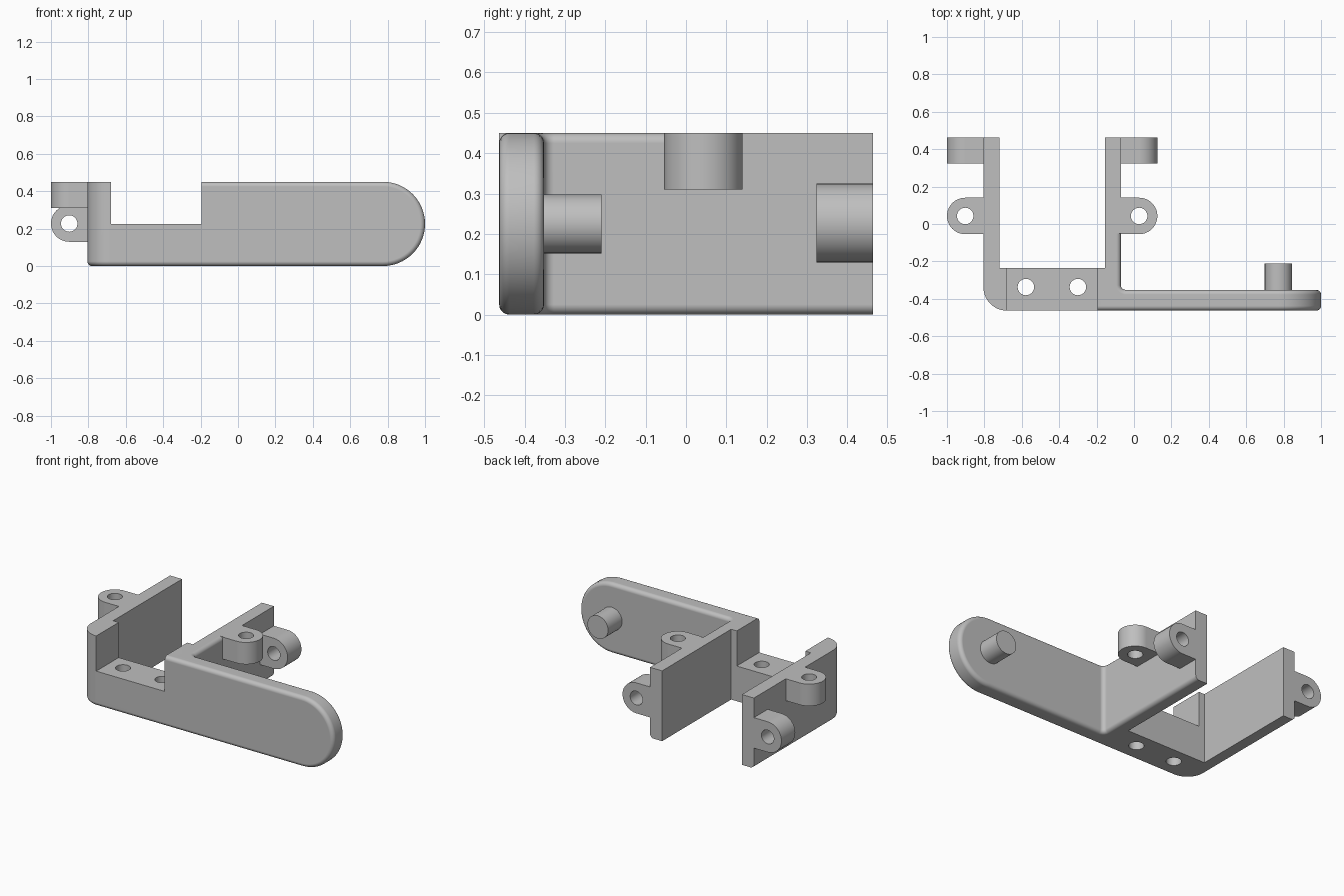
import bpy, bmesh, math
from mathutils import Matrix

if "Cube" in bpy.data.objects:
    bpy.data.objects.remove(bpy.data.objects["Cube"], do_unlink=True)

GREY = (0.52, 0.52, 0.52, 1)
mat = bpy.data.materials.new("plain grey")
mat.use_nodes = True
mat.diffuse_color = GREY
mat.node_tree.nodes["Principled BSDF"].inputs["Base Color"].default_value = GREY

FRONT, BACK, HEIGHT = -0.463, 0.463, 0.45
LEFT_OUT, RIGHT_OUT, WALL = -0.805, -0.07, 0.085
BLOCK_BACK, ARM_BACK, ARM_START, SPLIT = -0.235, -0.352, -0.195, -0.05
SOFT = 0.025


def prism(points, height):
    """Extrude a flat outline upward from z = 0."""
    bm = bmesh.new()
    face = bm.faces.new([bm.verts.new((x, y, 0)) for x, y in points])
    top = bmesh.ops.extrude_face_region(bm, geom=[face])["geom"]
    bmesh.ops.translate(bm, vec=(0, 0, height),
                        verts=[v for v in top if isinstance(v, bmesh.types.BMVert)])
    bmesh.ops.recalc_face_normals(bm, faces=bm.faces)
    return bm


def round_edges(bm, edges, radius, segments):
    bmesh.ops.bevel(bm, geom=edges, offset=radius, offset_type='OFFSET',
                    segments=segments, profile=0.5, affect='EDGES',
                    clamp_overlap=False)
    bmesh.ops.remove_doubles(bm, verts=bm.verts, dist=0.0005)
    bm.normal_update()


def upright_edges(bm, x, y):
    return [e for e in bm.edges
            if all(math.hypot(v.co.x - x, v.co.y - y) < 0.001 for v in e.verts)]


def rim_edges(bm, outer, bottom_only=False):
    """Edges where an outer upright face meets a face that is not upright."""
    bm.normal_update()
    found = []
    for e in bm.edges:
        sides = [f for f in e.link_faces if abs(f.normal.z) < 0.01]
        low = all(v.co.z < 0.001 for v in e.verts)
        if len(sides) == 1 and outer(sides[0]) and (low or not bottom_only):
            found.append(e)
    return found


def add_object(name, bm):
    mesh = bpy.data.meshes.new(name)
    bm.to_mesh(mesh)
    bm.free()
    mesh.materials.append(mat)
    obj = bpy.data.objects.new(name, mesh)
    bpy.context.collection.objects.link(obj)
    return obj


def activate(obj):
    bpy.ops.object.select_all(action='DESELECT')
    obj.select_set(True)
    bpy.context.view_layer.objects.active = obj


def cut(obj, cutter):
    mod = obj.modifiers.new("cut", 'BOOLEAN')
    mod.operation, mod.solver, mod.object = 'DIFFERENCE', 'EXACT', cutter
    activate(obj)
    bpy.ops.object.modifier_apply(modifier=mod.name)
    bpy.data.objects.remove(cutter, do_unlink=True)


def cylinder(name, radius, length, place):
    bm = bmesh.new()
    bmesh.ops.create_cone(bm, cap_ends=True, segments=48, radius1=radius,
                          radius2=radius, depth=length, matrix=place)
    return add_object(name, bm)


def finish(obj):
    activate(obj)
    bpy.ops.object.shade_smooth_by_angle(angle=math.radians(30))
    mod = obj.modifiers.new("even shading", 'WEIGHTED_NORMAL')
    mod.keep_sharp = True


# Left wall, corner post and low front block
inner_left, inner_right = LEFT_OUT + WALL, RIGHT_OUT - WALL
bm = prism([(ARM_START, FRONT), (ARM_START, BLOCK_BACK), (inner_left, BLOCK_BACK),
            (inner_left, BACK), (LEFT_OUT, BACK), (LEFT_OUT, FRONT)], HEIGHT)
round_edges(bm, upright_edges(bm, LEFT_OUT, FRONT), 0.125, 16)
round_edges(bm, rim_edges(bm, lambda f: f.normal.x + f.normal.y < -0.5, True), SOFT, 5)
bracket = add_object("bracket_frame", bm)

# Notch above the block and its two screw holes
bm = bmesh.new()
bmesh.ops.create_cube(bm, size=1, matrix=Matrix.Translation((-0.38, -0.4, 0.425))
                      @ Matrix.Diagonal((0.6, 0.4, 0.4, 1)))
cut(bracket, add_object("notch_cutter", bm))
for x in (-0.578, -0.3):
    cut(bracket, cylinder("hole_cutter", 0.044, 1, Matrix.Translation((x, -0.337, 0))))
finish(bracket)

# Long arm with a round end, flowing into the right wall
bm = prism([(ARM_START, FRONT), (1, FRONT), (1, ARM_BACK), (RIGHT_OUT, ARM_BACK),
            (RIGHT_OUT, SPLIT), (inner_right, SPLIT), (inner_right, BLOCK_BACK),
            (ARM_START, BLOCK_BACK)], HEIGHT)
tip = [e for e in bm.edges if all(v.co.x > 0.99 for v in e.verts)
       and abs(e.verts[0].co.z - e.verts[1].co.z) < 0.001]
round_edges(bm, tip, HEIGHT / 2, 16)
round_edges(bm, upright_edges(bm, RIGHT_OUT, ARM_BACK), SOFT, 5)


def arm_outside(face):
    c = face.calc_center_median()
    return c.y < FRONT + 0.01 or c.x > RIGHT_OUT - 0.005


round_edges(bm, rim_edges(bm, arm_outside), SOFT, 5)
finish(add_object("long_arm", bm))

# Rear part of the right wall
bm = prism([(inner_right, SPLIT), (RIGHT_OUT, SPLIT), (RIGHT_OUT, BACK),
            (inner_right, BACK)], HEIGHT)
round_edges(bm, rim_edges(bm, lambda f: f.normal.x > 0.9, True), SOFT, 5)
finish(add_object("right_wall", bm))

# Peg on the back of the arm
finish(cylinder("arm_peg", 0.073, 0.15, Matrix.Translation((0.772, -0.285, HEIGHT / 2))
                @ Matrix.Rotation(math.pi / 2, 4, 'X')))

# Screw lugs on both walls, one upright and one lying pair
R, THICK = 0.0975, 0.14
for side, wall, way in (("left", LEFT_OUT, -1), ("right", RIGHT_OUT, 1)):
    for kind in ("upright", "lying"):
        outline = [(-R * way, R), (-R * way, -R)]
        for i in range(25):
            a = math.pi * (i / 24 - 0.5)
            outline.append((R * math.cos(a) * way, R * math.sin(a)))
        lug = add_object(f"{side}_{kind}_lug", prism(outline, THICK))
        cut(lug, cylinder("lug_cutter", 0.044, 1, Matrix.Identity(4)))
        if kind == "upright":
            lug.location = (wall + R * way, 0.043, HEIGHT - THICK)
        else:
            lug.rotation_euler.x = math.pi / 2
            lug.location = (wall + R * way, BACK, 0.227)
        finish(lug)
